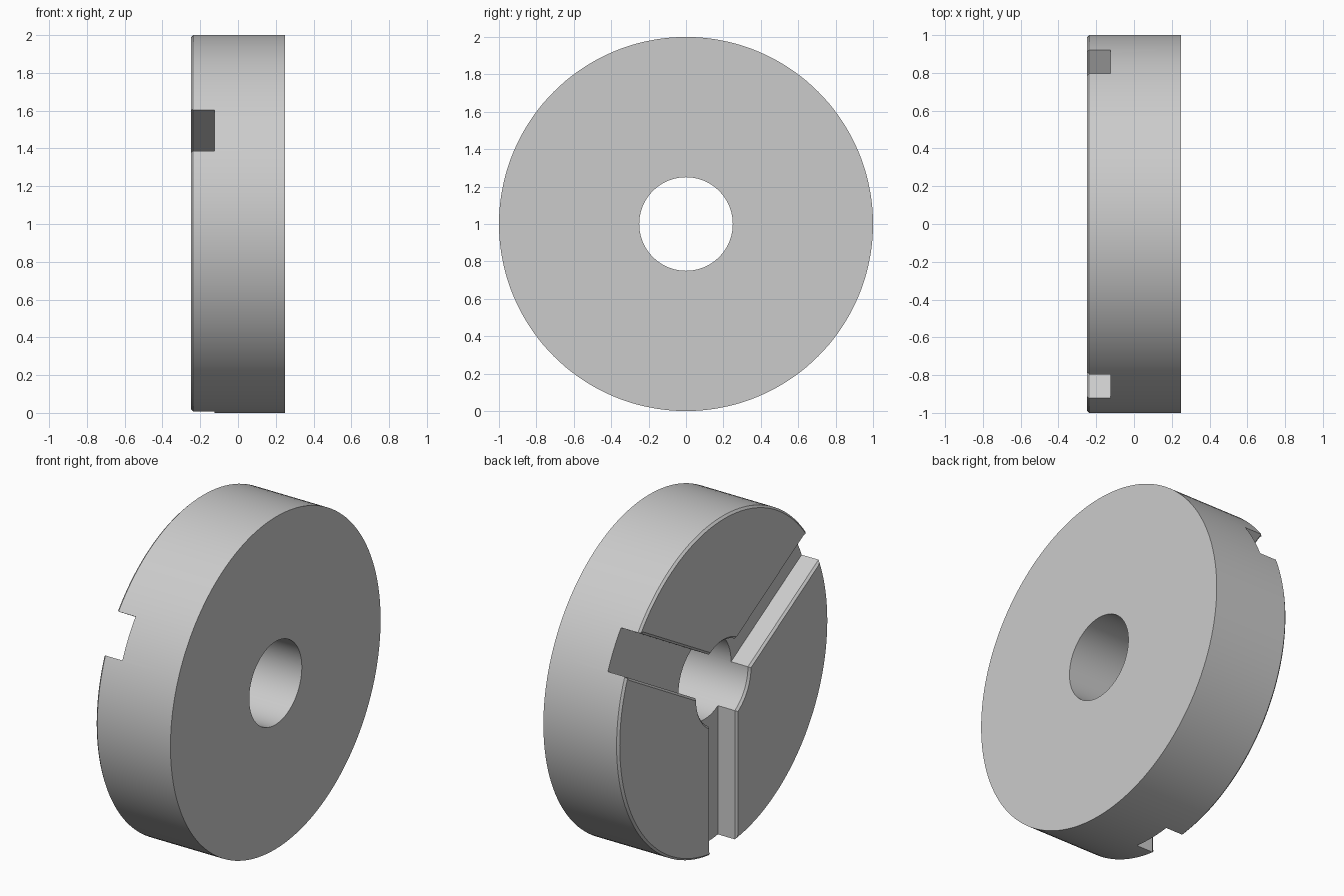
import bpy
import bmesh
from math import radians
from mathutils import Matrix, Vector

cube = bpy.data.objects.get("Cube")
if cube:
    bpy.data.objects.remove(cube, do_unlink=True)

RADIUS, BORE, HALF = 1.0, 0.25, 0.25
SLOT_WIDTH, SLOT_DEPTH, CHAMFER = 0.25, 0.125, 0.0125
SEGMENTS = 144
CENTRE = Vector((0, 0, RADIUS))


def make_object(name, bm):
    bmesh.ops.recalc_face_normals(bm, faces=bm.faces)
    mesh = bpy.data.meshes.new(name)
    bm.to_mesh(mesh)
    bm.free()
    obj = bpy.data.objects.new(name, mesh)
    bpy.context.collection.objects.link(obj)
    return obj


# Ring body: rectangle section spun round the x axis
bm = bmesh.new()
section = [(-HALF, BORE), (-HALF, RADIUS), (HALF, RADIUS), (HALF, BORE)]
verts = [bm.verts.new((x, 0, RADIUS + r)) for x, r in section]
edges = [bm.edges.new((verts[i - 1], verts[i])) for i in range(4)]
bmesh.ops.spin(bm, geom=verts + edges, cent=CENTRE, axis=(1, 0, 0),
               angle=radians(360), steps=SEGMENTS, use_merge=True)
bmesh.ops.remove_doubles(bm, verts=bm.verts, dist=1e-5)
disc = make_object("slotted_disc", bm)

# Three radial slot cutters on the -x face, the first pointing straight down
bm = bmesh.new()
inner, outer = 0.15, 1.2
for k in range(3):
    place = (Matrix.Translation(CENTRE)
             @ Matrix.Rotation(radians(120 * k), 4, 'X')
             @ Matrix.Translation((-HALF, 0, -(inner + outer) / 2))
             @ Matrix.Diagonal((2 * SLOT_DEPTH, SLOT_WIDTH, outer - inner, 1)))
    bmesh.ops.create_cube(bm, size=1, matrix=place)
cutter = make_object("slot_cutter", bm)
cutter.hide_render = True

# Cut the slots
cut = disc.modifiers.new("slots", 'BOOLEAN')
cut.operation = 'DIFFERENCE'
cut.solver = 'EXACT'
cut.object = cutter
bpy.ops.object.select_all(action='DESELECT')
disc.select_set(True)
bpy.context.view_layer.objects.active = disc
bpy.ops.object.modifier_apply(modifier=cut.name)
bpy.data.objects.remove(cutter, do_unlink=True)

# Chamfer every edge around the slotted face
bm = bmesh.new()
bm.from_mesh(disc.data)
bmesh.ops.remove_doubles(bm, verts=bm.verts, dist=1e-5)


def on_face(edge):
    return all(v.co.x < -HALF + 1e-4 for v in edge.verts)


flat = [e for e in bm.edges if on_face(e) and e.calc_face_angle(0) < 0.01]
bmesh.ops.dissolve_edges(bm, edges=flat, use_verts=False)
rim = [e for e in bm.edges if on_face(e) and e.calc_face_angle(0) > 0.5]
bmesh.ops.bevel(bm, geom=rim, offset=CHAMFER, offset_type='OFFSET',
                segments=1, affect='EDGES', clamp_overlap=False)
bm.to_mesh(disc.data)
bm.free()

# Plain grey metal
metal = bpy.data.materials.new("light_grey_metal")
metal.use_nodes = True
grey = (0.6, 0.6, 0.6, 1)
metal.diffuse_color = grey
metal.node_tree.nodes["Principled BSDF"].inputs["Base Color"].default_value = grey
disc.data.materials.clear()
disc.data.materials.append(metal)
bpy.ops.object.shade_smooth_by_angle(angle=radians(25))
